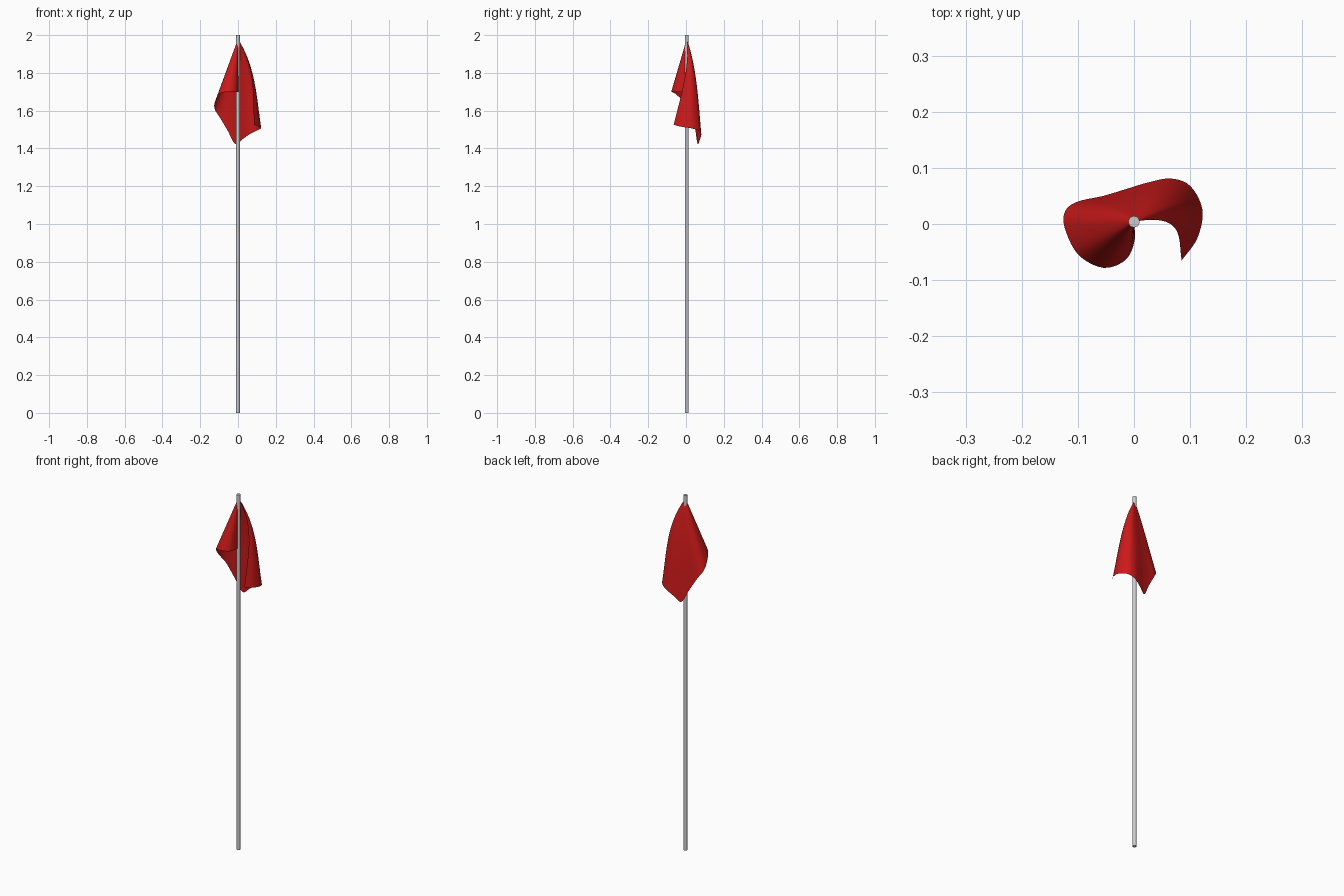
import bpy, bmesh
from mathutils import Vector

if "Cube" in bpy.data.objects:
    bpy.data.objects.remove(bpy.data.objects["Cube"])

# Pole
bpy.ops.mesh.primitive_cylinder_add(vertices=32, radius=0.01, depth=2, location=(0, 0.004, 1))
pole = bpy.context.object
pole.name = "flag_pole"
bpy.ops.object.shade_smooth_by_angle()

# Hanging cloth: free edge points (x, y, z) and sideways bulge (x, y) of the fold above each
edge = [
    (0, 0.004, 1.70, 0, 0),
    (0.001, -0.03, 1.70, 0, 0),
    (-0.015, -0.064, 1.70, 0, 0),
    (-0.055, -0.078, 1.70, 0, 0),
    (-0.10, -0.054, 1.688, 0, 0),
    (-0.124, -0.005, 1.64, 0, 0),
    (-0.122, 0.024, 1.605, 0, 0.01),
    (-0.10, 0.04, 1.57, 0, 0.03),
    (-0.055, 0.05, 1.495, 0, 0.05),
    (-0.015, 0.062, 1.423, 0.01, 0.06),
    (0.025, 0.074, 1.45, 0.03, 0.06),
    (0.065, 0.081, 1.477, 0.05, 0.06),
    (0.10, 0.068, 1.495, 0.07, 0.07),
    (0.122, 0.025, 1.507, 0.10, 0.08),
    (0.113, -0.025, 1.515, 0.12, 0.08),
    (0.085, -0.065, 1.525, 0.13, 0.08),
]
apex = Vector((0, 0.004, 1.98))
STEPS, ROWS = 5, 28


def spline(pts, steps):
    """Catmull-Rom through all points."""
    p = [Vector(q) for q in pts]
    p = [2 * p[0] - p[1]] + p + [2 * p[-1] - p[-2]]
    out = []
    for a, b, c, d in zip(p, p[1:], p[2:], p[3:]):
        for i in range(steps):
            t = i / steps
            out.append(0.5 * (2 * b + (c - a) * t + (2 * a - 5 * b + 4 * c - d) * t * t
                              + (3 * b - a - 3 * c + d) * t ** 3))
    return out + [p[-2]]


bm = bmesh.new()
top = bm.verts.new(apex)
columns = []
for q in spline(edge, STEPS):
    end, bulge = Vector(q[:3]), Vector((q[3], q[4], 0))
    col = []
    for r in range(1, ROWS + 1):
        s = r / ROWS
        col.append(bm.verts.new(apex.lerp(end, s) + bulge * s * (1 - s) * (1.5 - s)))
    columns.append(col)
for a, b in zip(columns, columns[1:]):
    bm.faces.new((top, a[0], b[0]))
    for r in range(ROWS - 1):
        bm.faces.new((a[r], a[r + 1], b[r + 1], b[r]))
for f in bm.faces:
    f.smooth = True
mesh = bpy.data.meshes.new("flag_cloth")
bm.to_mesh(mesh)
bm.free()
flag = bpy.data.objects.new("flag_cloth", mesh)
bpy.context.collection.objects.link(flag)

red = bpy.data.materials.new("red_cloth")
red.diffuse_color = (0.6, 0.01, 0.01, 1)
red.use_nodes = True
red.node_tree.nodes["Principled BSDF"].inputs["Base Color"].default_value = red.diffuse_color
mesh.materials.append(red)
